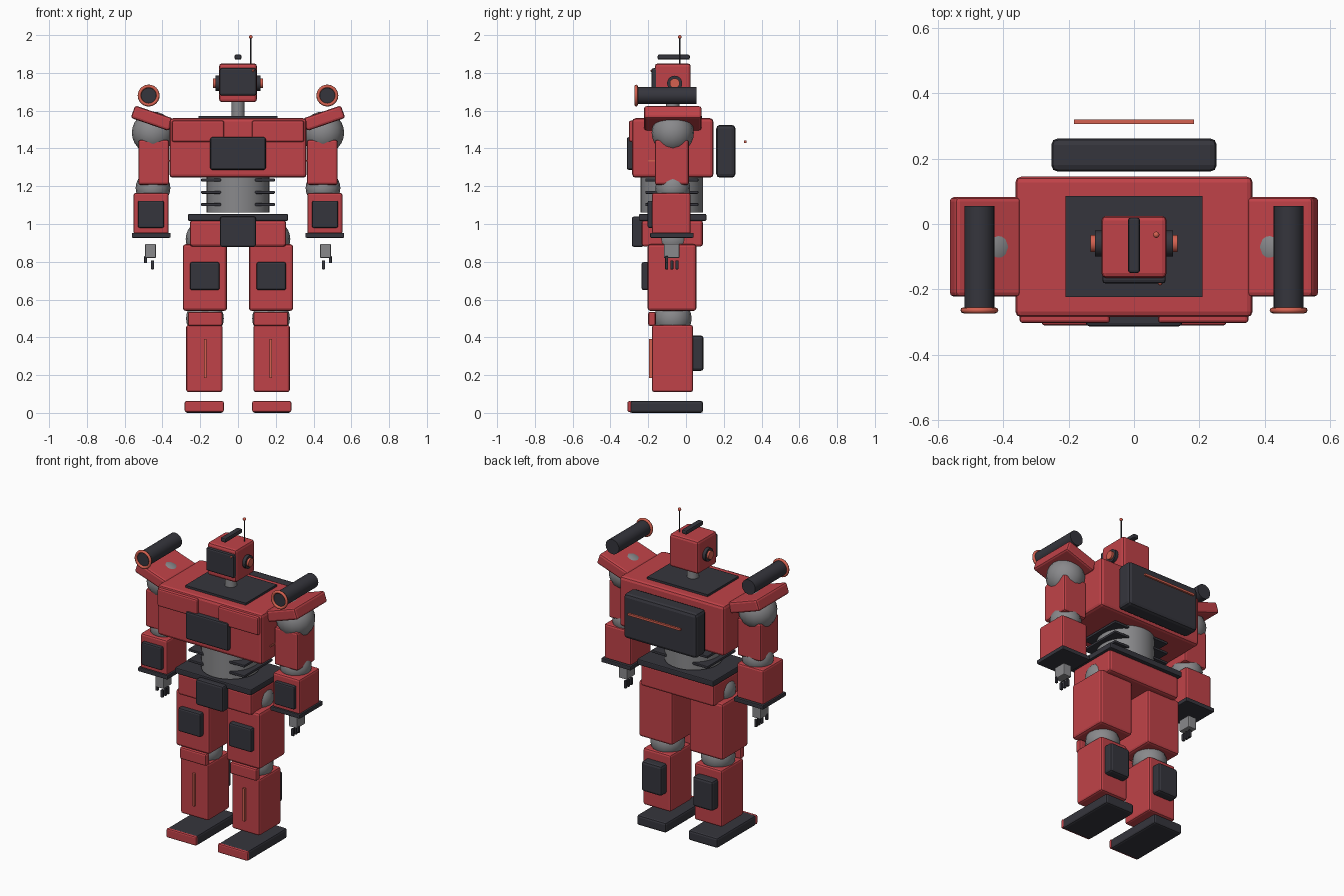
import bpy, bmesh, math
from mathutils import Matrix, Vector

if "Cube" in bpy.data.objects:
    bpy.data.objects.remove(bpy.data.objects["Cube"])


def material(name, rgb):
    m = bpy.data.materials.new(name)
    m.diffuse_color = (*rgb, 1)
    m.use_nodes = True
    m.node_tree.nodes["Principled BSDF"].inputs["Base Color"].default_value = m.diffuse_color
    return m


RED = material("red_armour", (0.53, 0.055, 0.065))
DARK = material("dark_panel", (0.036, 0.036, 0.046))
GREY = material("grey_joint", (0.25, 0.25, 0.26))
ORANGE = material("orange_accent", (0.66, 0.12, 0.08))
CY = -0.07  # depth of the body's centre line


def finish(name, bm, mat, bevel=0.0, smooth=True):
    me = bpy.data.meshes.new(name)
    bm.to_mesh(me)
    bm.free()
    me.materials.append(mat)
    ob = bpy.data.objects.new(name, me)
    bpy.context.collection.objects.link(ob)
    if bevel:
        mod = ob.modifiers.new("bevel", "BEVEL")
        mod.width, mod.segments = bevel, 2
        mod.limit_method = "ANGLE"
    if smooth:
        bpy.ops.object.select_all(action="DESELECT")
        ob.select_set(True)
        bpy.context.view_layer.objects.active = ob
        bpy.ops.object.shade_smooth_by_angle(angle=math.radians(35))
    return ob


def box(name, x, y, z, mat, bevel=0.01, tilt=0.0):
    """Box from (low, high) ranges, optionally tilted about the y axis."""
    lo, hi = Vector((x[0], y[0], z[0])), Vector((x[1], y[1], z[1]))
    bm = bmesh.new()
    mx = (Matrix.Translation((lo + hi) / 2) @ Matrix.Rotation(tilt, 4, "Y")
          @ Matrix.Diagonal((*(hi - lo), 1)))
    bmesh.ops.create_cube(bm, size=1, matrix=mx)
    return finish(name, bm, mat, bevel, smooth=False)


def rod(name, a, b, r, mat, seg=24):
    """Cylinder between two points."""
    a, b = Vector(a), Vector(b)
    bm = bmesh.new()
    mx = Matrix.Translation((a + b) / 2) @ (b - a).to_track_quat("Z", "Y").to_matrix().to_4x4()
    bmesh.ops.create_cone(bm, cap_ends=True, segments=seg, radius1=r, radius2=r,
                          depth=(b - a).length, matrix=mx)
    return finish(name, bm, mat)


def ball(name, c, r, mat, seg=16):
    bm = bmesh.new()
    bmesh.ops.create_uvsphere(bm, u_segments=seg, v_segments=seg * 3 // 4, radius=r,
                              matrix=Matrix.Translation(c))
    return finish(name, bm, mat)


def ring(name, c, major, minor, mat):
    bpy.ops.mesh.primitive_torus_add(location=c, rotation=(math.pi / 2, 0, 0), major_radius=major,
                                     minor_radius=minor, major_segments=24, minor_segments=8)
    ob = bpy.context.object
    ob.name = name
    ob.data.materials.append(mat)
    bpy.ops.object.shade_smooth()


# Head
box("head", (-0.1, 0.1), (-0.165, 0.025), (1.645, 1.85), RED, 0.015)
box("visor", (-0.097, 0.097), (-0.182, -0.15), (1.68, 1.825), DARK)
ball("visor_light", (0.08, -0.181, 1.812), 0.007, ORANGE, 8)
box("crest", (-0.018, 0.018), (-0.15, 0.02), (1.87, 1.897), DARK, 0.008)
rod("antenna", (0.068, -0.033, 1.84), (0.068, -0.033, 1.99), 0.004, DARK, 8)
ball("antenna_tip", (0.068, -0.033, 1.99), 0.01, ORANGE, 12)
rod("neck", (0, CY, 1.54), (0, CY, 1.66), 0.035, GREY, 16)

# Chest and backpack
box("chest", (-0.363, 0.363), (-0.285, 0.145), (1.245, 1.56), RED, 0.018)
box("collar_plate", (-0.21, 0.21), (-0.223, 0.085), (1.55, 1.573), DARK, 0)
box("chest_panel", (-0.147, 0.147), (-0.313, -0.27), (1.287, 1.46), DARK)
box("backpack", (-0.253, 0.253), (0.16, 0.262), (1.245, 1.525), DARK, 0.02)
box("backpack_strip", (-0.183, 0.183), (0.306, 0.319), (1.428, 1.441), ORANGE, 0)

# Waist and pelvis
rod("waist", (0, -0.075, 1.06), (0, -0.075, 1.25), 0.166, GREY, 32)
box("belt", (-0.265, 0.265), (-0.25, 0.108), (1.017, 1.053), DARK, 0.006)
box("pelvis", (-0.255, 0.255), (-0.235, 0.09), (0.88, 1.02), RED, 0.015)
box("buckle", (-0.095, 0.095), (-0.287, -0.225), (0.878, 1.04), DARK, 0.012)

for side, s in (("left", 1), ("right", -1)):

    def part(name, x, *args, **kw):
        """Box mirrored to the current side."""
        return box(f"{side}_{name}", sorted((s * x[0], s * x[1])), *args, **kw)

    # Ear
    rod(side + "_ear", (s * 0.09, -0.06, 1.745), (s * 0.12, -0.06, 1.745), 0.04, DARK)
    rod(side + "_ear_cap", (s * 0.1, -0.06, 1.745), (s * 0.133, -0.06, 1.745), 0.026, ORANGE)

    # Torso details
    part("breast_plate", (0.073, 0.35), (-0.303, -0.27), (1.435, 1.547), RED, 0.01)
    part("chest_side_line", (0.36, 0.368), (-0.2, -0.02), (1.33, 1.34), ORANGE, 0)
    for i, z in enumerate((1.103, 1.168, 1.233)):
        part(f"waist_rib_{i}", (0.09, 0.195), (-0.215, 0.065), (z - 0.008, z + 0.008), DARK, 0.004)

    # Shoulder and cannon
    ball(side + "_shoulder_joint", (s * 0.45, CY, 1.483), 0.112, GREY)
    part("shoulder_plate", (0.348, 0.562), (-0.222, 0.082), (1.525, 1.595), RED, 0.013,
         tilt=-s * math.radians(19))
    rod(side + "_cannon", (s * 0.473, 0.055, 1.68), (s * 0.473, -0.262, 1.68), 0.046, DARK)
    ring(side + "_cannon_rim", (s * 0.473, -0.264, 1.68), 0.049, 0.009, ORANGE)

    # Arm
    part("upper_arm", (0.365, 0.528), (-0.165, 0.015), (1.207, 1.445), RED, 0.012)
    ball(side + "_elbow", (s * 0.45, CY, 1.19), 0.092, GREY)
    part("forearm", (0.367, 0.553), (-0.18, 0.024), (0.945, 1.165), RED, 0.012)
    part("forearm_panel", (0.392, 0.53), (-0.203, -0.17), (0.98, 1.123), DARK, 0.008)
    part("cuff", (0.357, 0.562), (-0.19, 0.04), (0.927, 0.953), DARK, 0.005)

    # Hand
    part("palm", (0.435, 0.492), (-0.117, -0.035), (0.82, 0.895), GREY, 0.005)
    for i, y in enumerate((-0.102, -0.075, -0.048)):
        part(f"finger_{i}", (0.445, 0.461), (y - 0.008, y + 0.008), (0.76, 0.807), DARK, 0.003)
    part("thumb", (0.482, 0.497), (-0.11, -0.095), (0.793, 0.83), DARK, 0.003)

    # Leg
    ball(side + "_hip", (s * 0.175, CY, 0.92), 0.102, GREY)
    part("thigh", (0.058, 0.292), (-0.203, 0.055), (0.54, 0.893), RED, 0.015)
    part("thigh_panel", (0.098, 0.254), (-0.235, -0.19), (0.65, 0.798), DARK, 0.01)
    ball(side + "_knee", (s * 0.175, CY, 0.5), 0.1, GREY)
    part("knee_guard", (0.083, 0.266), (-0.2, -0.16), (0.46, 0.535), RED, 0.01)
    part("shin", (0.082, 0.274), (-0.18, 0.037), (0.11, 0.466), RED, 0.012)
    part("shin_strip", (0.168, 0.181), (-0.195, -0.175), (0.185, 0.39), ORANGE, 0)
    part("calf_pack", (0.108, 0.248), (0.025, 0.093), (0.222, 0.41), DARK, 0.015)

    # Foot
    part("foot", (0.077, 0.28), (-0.3, 0.09), (0, 0.063), DARK, 0.012)
    part("toe_cap", (0.075, 0.282), (-0.31, -0.288), (0.005, 0.062), RED, 0.008)
